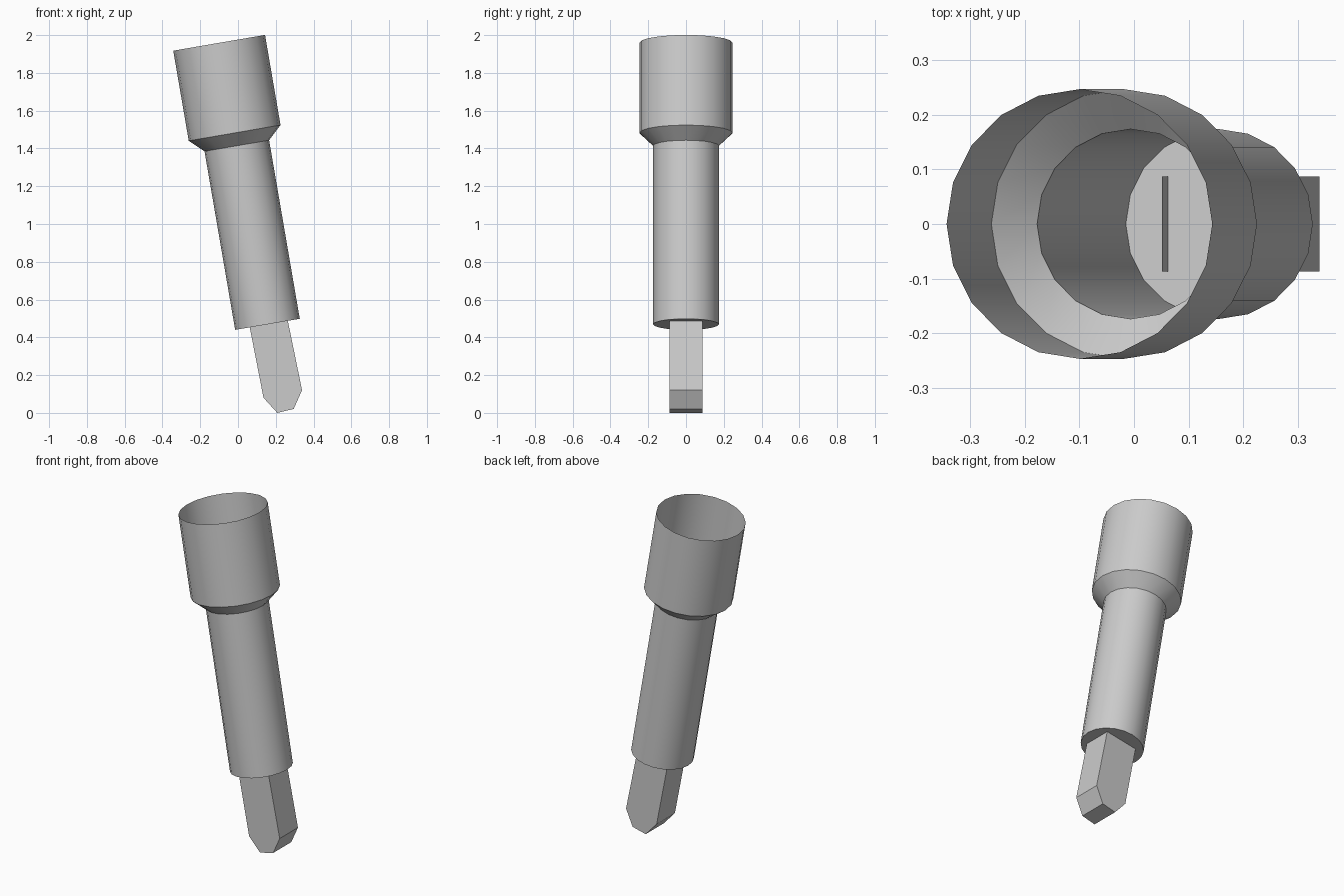
import bpy, bmesh, math

if "Cube" in bpy.data.objects:
    bpy.data.objects.remove(bpy.data.objects["Cube"])

SIDES = 20


def finish(name, bm):
    bmesh.ops.recalc_face_normals(bm, faces=bm.faces)
    mesh = bpy.data.meshes.new(name)
    bm.to_mesh(mesh)
    bm.free()
    obj = bpy.data.objects.new(name, mesh)
    bpy.context.collection.objects.link(obj)
    return obj


def bridge(bm, a, b):
    n = len(a)
    for i in range(n):
        j = (i + 1) % n
        bm.faces.new((a[i], a[j], b[j], b[i]))


# Hollow handle: thin shell, closed at the bottom and open at the top
bm = bmesh.new()
profile = [(0.1735, 0.0), (0.1735, 0.959), (0.2465, 1.028), (0.2465, 1.512)]
rings = []
for r, z in profile:
    angles = [2 * math.pi * i / SIDES for i in range(SIDES)]
    rings.append([bm.verts.new((r * math.cos(a), r * math.sin(a), z)) for a in angles])
for lower, upper in zip(rings, rings[1:]):
    bridge(bm, lower, upper)
bm.faces.new(rings[0][::-1])
handle = finish("hollow_handle", bm)
handle.location = (0.156, 0, 0.469)
handle.rotation_euler = (0, math.radians(-9.74), 0)

bpy.context.view_layer.objects.active = handle
handle.select_set(True)
bpy.ops.object.shade_smooth_by_angle()

# Blade: chamfered outline extruded across y, its open top runs through the handle floor
bm = bmesh.new()
outline = [(0.051, 0.511), (0.135, 0.08), (0.208, 0.0),
           (0.295, 0.021), (0.339, 0.12), (0.251, 0.55)]
front, back = [[bm.verts.new((x, y, z)) for x, z in outline] for y in (-0.087, 0.087)]
bm.faces.new(front)
bm.faces.new(back[::-1])
bridge(bm, front, back)
top = [f for f in bm.faces
       if set(f.verts) == {front[0], front[-1], back[0], back[-1]}]
bmesh.ops.recalc_face_normals(bm, faces=bm.faces)
bmesh.ops.delete(bm, geom=top, context='FACES_ONLY')
finish("blade", bm)
